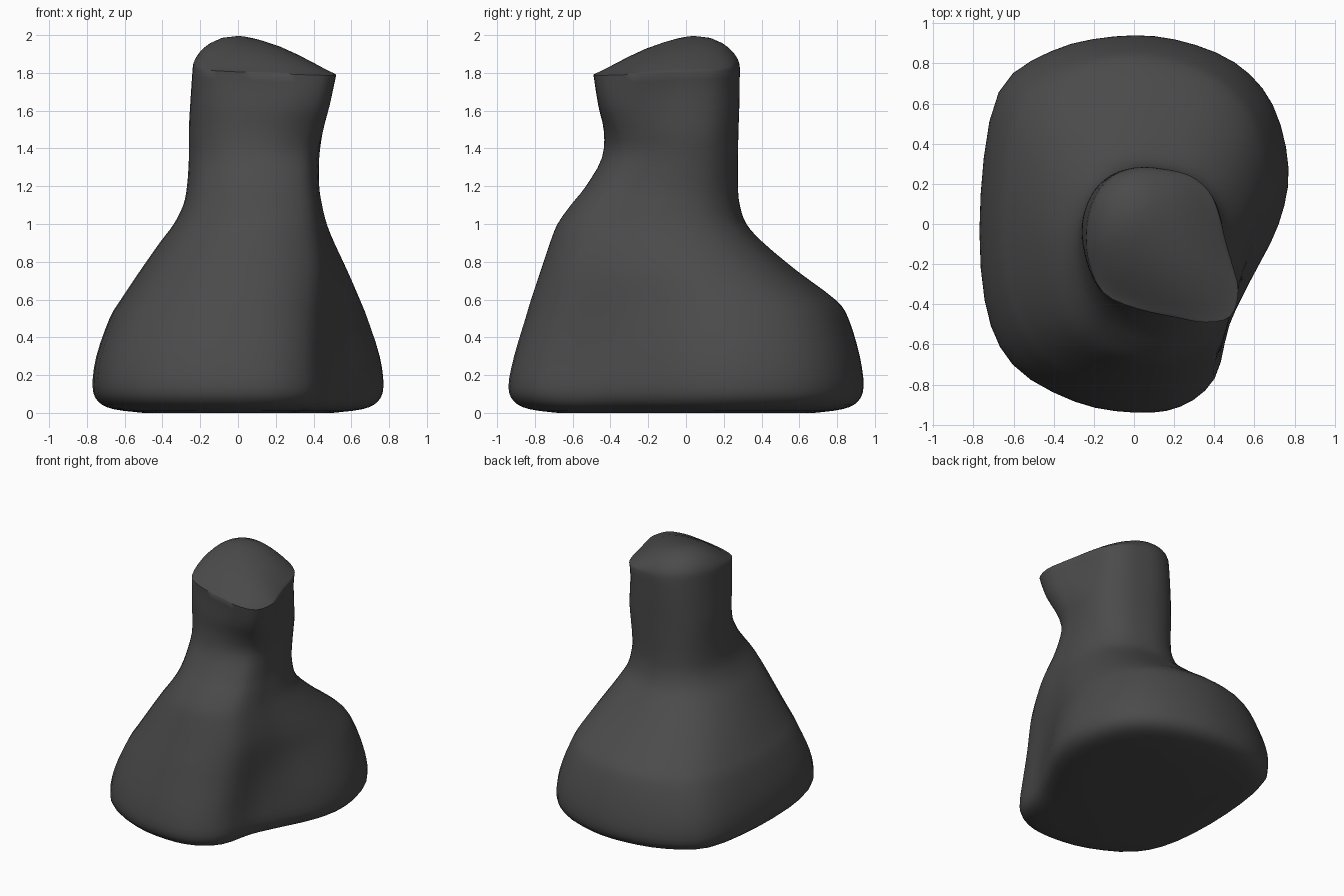
import bpy, bmesh, math

if "Cube" in bpy.data.objects:
    bpy.data.objects.remove(bpy.data.objects["Cube"])

# plan outlines, matching points: broad two-lobed foot, round neck, pointed head rim
FOOT = [(-.1, .94), (.2, .925), (.5, .81), (.69, .6), (.77, .28), (.72, 0), (.58, -.28),
        (.475, -.5), (.4, -.77), (.23, -.91), (0, -.94), (-.3, -.885), (-.61, -.7),
        (-.75, -.38), (-.77, .15), (-.68, .66), (-.42, .865)]
NECK = [(0, .275), (.12, .27), (.26, .235), (.36, .16), (.41, .07), (.43, -.04), (.425, -.16),
        (.41, -.27), (.36, -.37), (.25, -.43), (.12, -.45), (-.05, -.42), (-.18, -.32),
        (-.245, -.17), (-.26, 0), (-.21, .15), (-.12, .24)]
RIM = [(0, .29), (.12, .285), (.27, .25), (.37, .17), (.42, .06), (.455, -.08), (.49, -.2),
       (.52, -.33), (.48, -.46), (.35, -.49), (.2, -.465), (0, -.42), (-.17, -.34),
       (-.245, -.18), (-.255, 0), (-.21, .15), (-.12, .25)]
# z, x min, x max, y min, y max of each level
LEVELS = [(0, -.5, .5, -.68, .68), (.02, -.66, .66, -.83, .83), (.06, -.74, .74, -.91, .91),
          (.14, -.77, .77, -.94, .94), (.3, -.75, .75, -.91, .92), (.5, -.68, .685, -.85, .86),
          (.6, -.62, .645, -.82, .79), (.75, -.52, .58, -.77, .59), (.9, -.415, .51, -.72, .41),
          (1.0, -.34, .47, -.68, .32), (1.1, -.29, .445, -.61, .285), (1.2, -.27, .43, -.53, .275),
          (1.35, -.26, .43, -.445, .275), (1.5, -.26, .45, -.435, .278),
          (1.65, -.252, .485, -.465, .283), (1.83, -.24, .52, -.49, .285)]


def spline(pts, closed, steps=3):
    """Catmull-Rom through points of any dimension."""
    n, out = len(pts), []
    for i in range(n if closed else n - 1):
        q = [pts[(i + k) % n] if closed else pts[min(max(i + k, 0), n - 1)]
             for k in (-1, 0, 1, 2)]
        for s in range(steps):
            t = s / steps
            out.append(tuple(.5 * (2 * b + (c - a) * t + (2 * a - 5 * b + 4 * c - d) * t * t
                             + (3 * b - a - 3 * c + d) * t ** 3) for a, b, c, d in zip(*q)))
    return out if closed else out + [pts[-1]]


def unit(pts):
    """Smooth an outline and fit it to the unit square."""
    p = spline(pts, True)
    xs, ys = [a for a, b in p], [b for a, b in p]
    return [((a - min(xs)) / (max(xs) - min(xs)), (b - min(ys)) / (max(ys) - min(ys)))
            for a, b in p]


def mix(p, q, z, z0, z1):
    t = min(max((z - z0) / (z1 - z0), 0), 1)
    t = t * t * (3 - 2 * t)
    return [(a[0] + (b[0] - a[0]) * t, a[1] + (b[1] - a[1]) * t) for a, b in zip(p, q)]


def rim_lift(x, y):
    return -.01 - .05 * (x - y) / math.sqrt(2)


def top_height(x, y):
    s = (x + .02 - (y - .06)) / math.sqrt(2)
    p = (x + .02 + (y - .06)) / math.sqrt(2)
    return 2.0 - p * p - (.316 * s ** 1.3 if s > 0 else .3 * s * s)


foot, neck, rim = unit(FOOT), unit(NECK), unit(RIM)
rings = []
# body: blend foot -> neck -> rim, fitted to the extents of each level
for z, x0, x1, y0, y1 in spline(LEVELS, False):
    pts = mix(mix(foot, neck, z, .2, 1.2), rim, z, 1.35, 1.8)
    lx, hx = min(p[0] for p in pts), max(p[0] for p in pts)
    ly, hy = min(p[1] for p in pts), max(p[1] for p in pts)
    ring = []
    for u, v in pts:
        x = x0 + (x1 - x0) * (u - lx) / (hx - lx)
        y = y0 + (y1 - y0) * (v - ly) / (hy - ly)
        tilt = max(0, z - 1.4) / .43
        ring.append((x, y, z + tilt * rim_lift(x, y)))
    rings.append(ring)

# sloping domed head top
cx, cy = .1, -.07
edge = rings[-1]
for f in (.99, .97, .94, .9, .84, .76, .6, .4, .2, .05):
    ring = []
    for x, y, z in edge:
        px, py = cx + (x - cx) * f, cy + (y - cy) * f
        k = 1 - math.sqrt(1 - f ** 4)
        ring.append((px, py, z * k + top_height(px, py) * (1 - k)))
    rings.append(ring)

bm = bmesh.new()
loops = [[bm.verts.new(p) for p in r] for r in rings]
n = len(foot)
for a, b in zip(loops, loops[1:]):
    for i in range(n):
        j = (i + 1) % n
        bm.faces.new((a[i], a[j], b[j], b[i]))
bm.faces.new(loops[0])
bm.faces.new(loops[-1])
bmesh.ops.recalc_face_normals(bm, faces=bm.faces)
mesh = bpy.data.meshes.new("sculpted_pedestal")
bm.to_mesh(mesh)
bm.free()
obj = bpy.data.objects.new("sculpted_pedestal", mesh)
bpy.context.collection.objects.link(obj)

# dark grey
mat = bpy.data.materials.new("dark_grey")
mat.diffuse_color = (.07, .07, .07, 1)
mat.use_nodes = True
mat.node_tree.nodes["Principled BSDF"].inputs["Base Color"].default_value = mat.diffuse_color
mesh.materials.append(mat)
bpy.context.view_layer.objects.active = obj
obj.select_set(True)
bpy.ops.object.shade_smooth_by_angle(angle=math.radians(50))
